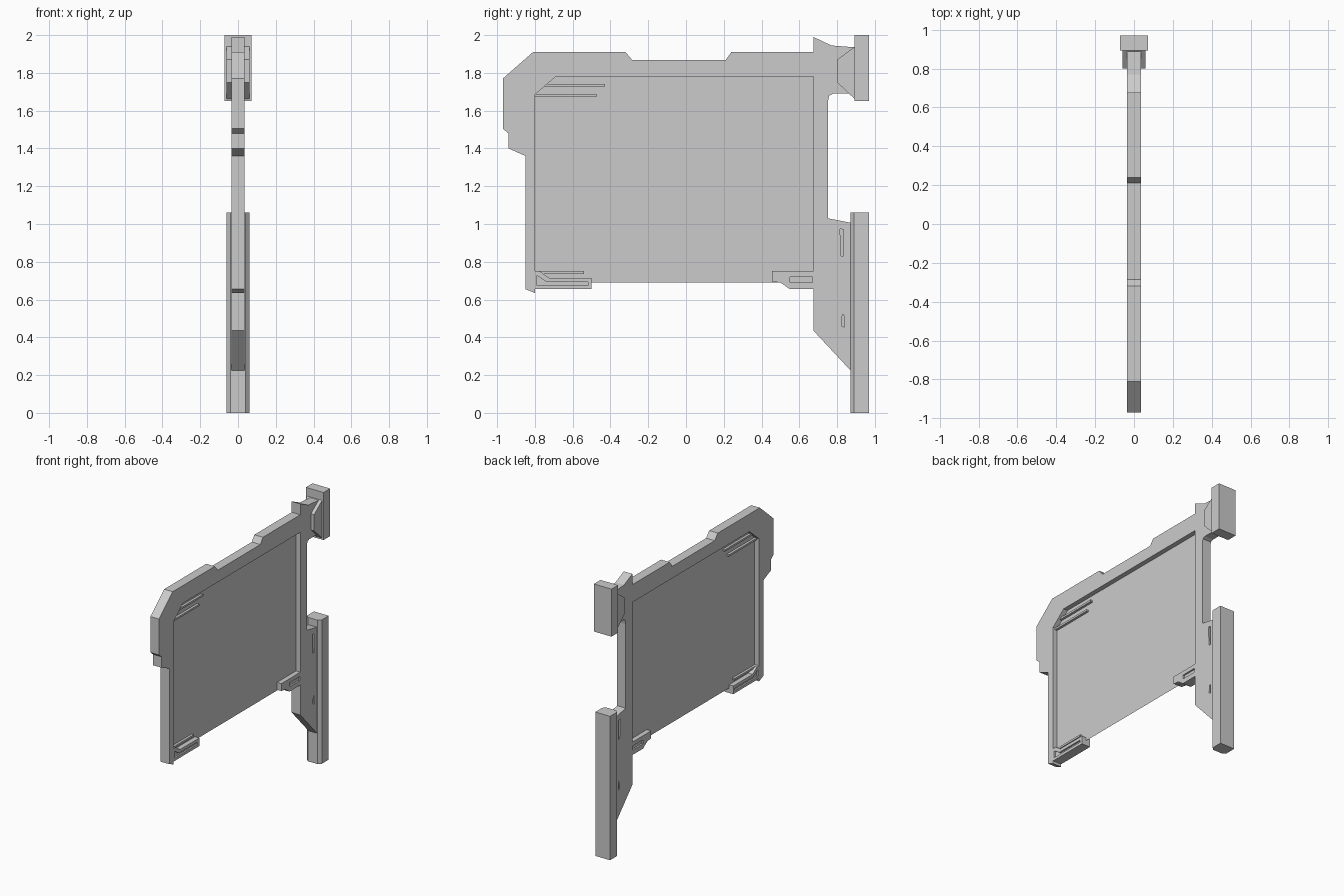
import bpy, bmesh
from mathutils import Vector

if "Cube" in bpy.data.objects:
    bpy.data.objects.remove(bpy.data.objects["Cube"])


def prism(name, profile, x0, x1, smooth=False):
    """Extrude a (y, z) outline from x0 to x1."""
    bm = bmesh.new()
    face = bm.faces.new([bm.verts.new((x0, y, z)) for y, z in profile])
    ext = bmesh.ops.extrude_face_region(bm, geom=[face])
    verts = [v for v in ext["geom"] if isinstance(v, bmesh.types.BMVert)]
    bmesh.ops.translate(bm, verts=verts, vec=Vector((x1 - x0, 0, 0)))
    bmesh.ops.recalc_face_normals(bm, faces=bm.faces)
    return finish(name, bm)


def finish(name, bm):
    mesh = bpy.data.meshes.new(name)
    bm.to_mesh(mesh)
    bm.free()
    ob = bpy.data.objects.new(name, mesh)
    bpy.context.collection.objects.link(ob)
    return ob


def rect(y0, y1, z0, z1):
    return [(y0, z0), (y1, z0), (y1, z1), (y0, z1)]


def plan_prism(name, plan, z0, z1):
    """Extrude an (x, y) outline from z0 to z1."""
    bm = bmesh.new()
    face = bm.faces.new([bm.verts.new((x, y, z0)) for x, y in plan])
    ext = bmesh.ops.extrude_face_region(bm, geom=[face])
    verts = [v for v in ext["geom"] if isinstance(v, bmesh.types.BMVert)]
    bmesh.ops.translate(bm, verts=verts, vec=Vector((0, 0, z1 - z0)))
    bmesh.ops.recalc_face_normals(bm, faces=bm.faces)
    return finish(name, bm)


def recess(target, profile, half, depth=0.012):
    """Cut a shallow slot into both side faces of a part."""
    for i, s in enumerate((-1, 1)):
        cutter = prism(target.name + "_slot_cutter", profile,
                       s * (half - depth), s * (half + 0.02))
        cutter.hide_render = True
        cutter.hide_set(True)
        mod = target.modifiers.new("slot", 'BOOLEAN')
        mod.operation = 'DIFFERENCE'
        mod.solver = 'EXACT'
        mod.object = cutter
        # apply the cut, then drop the cutter
        deps = bpy.context.evaluated_depsgraph_get()
        target.data = bpy.data.meshes.new_from_object(target.evaluated_get(deps))
        target.modifiers.clear()
        bpy.data.objects.remove(cutter)


W = 0.035

# one-piece frame: left arm, stepped top rail, right arm and lower web
frame = prism("sign_frame", [
    (-0.80, 0.635), (-0.85, 0.655), (-0.85, 1.36), (-0.94, 1.40),
    (-0.94, 1.48), (-0.97, 1.505), (-0.97, 1.77), (-0.81, 1.91),
    (-0.32, 1.91), (-0.285, 1.868), (0.21, 1.868), (0.24, 1.91),
    (0.675, 1.91), (0.675, 1.99), (0.77, 1.945), (0.90, 1.935),
    (0.90, 1.69), (0.78, 1.69), (0.758, 1.68), (0.752, 1.65),
    (0.752, 1.03), (0.88, 1.005), (0.88, 0.215), (0.675, 0.435),
    (0.675, 1.78), (-0.69, 1.78), (-0.80, 1.685)], -W, W)
recess(frame, [(0.822, 0.83), (0.835, 0.83), (0.835, 0.97), (0.815, 0.975)], W)
recess(frame, [(0.822, 0.46), (0.838, 0.455), (0.835, 0.52), (0.828, 0.52)], W)

# thin display panel
bm = bmesh.new()
bm.faces.new([bm.verts.new((0, y, z)) for y, z in rect(-0.805, 0.68, 0.69, 1.785)])
finish("display_panel", bm)

# slim rods lying across the panel
for i, (y1, z) in enumerate([(-0.43, 1.735), (-0.475, 1.68), (-0.54, 0.743)]):
    prism(f"panel_rod_{i + 1}", rect(-0.805, y1, z - 0.007, z + 0.007), -0.018, 0.018)

# lower panel clips
left_clip = prism("left_clip", [
    (-0.805, 0.655), (-0.50, 0.655), (-0.50, 0.715), (-0.725, 0.715),
    (-0.775, 0.75), (-0.805, 0.75)], -W, W)
recess(left_clip, [(-0.79, 0.675), (-0.52, 0.675), (-0.52, 0.692),
                   (-0.735, 0.692), (-0.79, 0.728)], W)
right_clip = prism("right_clip", [
    (0.68, 0.655), (0.55, 0.655), (0.50, 0.69), (0.455, 0.695),
    (0.455, 0.75), (0.68, 0.75)], -W, W)
recess(right_clip, rect(0.55, 0.67, 0.69, 0.72), W)

# wall post with chamfered front corners
plan_prism("wall_post", [(-0.06, 0.97), (0.06, 0.97), (0.06, 0.89),
                         (0.04, 0.87), (-0.04, 0.87), (-0.06, 0.89)], 0, 1.06)

# upper wall block and its flared gusset
prism("upper_wall_block", rect(0.893, 0.97, 1.65, 2.0), -0.072, 0.072)
prism("upper_gusset", [(0.80, 1.75), (0.80, 1.87), (0.895, 1.94), (0.895, 1.66)],
      -0.06, 0.06)
